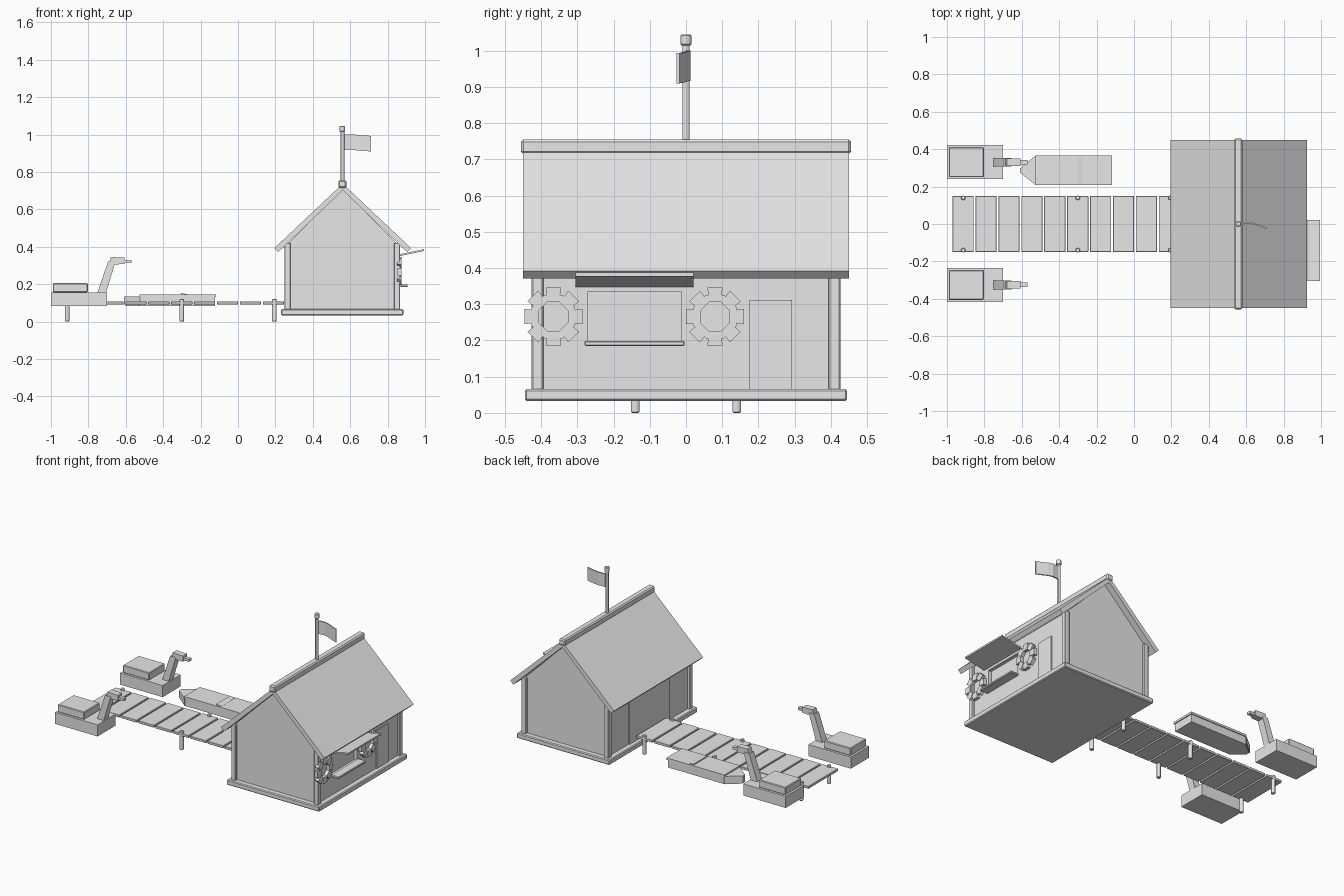
import bpy, bmesh, math
from mathutils import Vector, Matrix

if "Cube" in bpy.data.objects:
    bpy.data.objects.remove(bpy.data.objects["Cube"])

grey = bpy.data.materials.new("plain_grey")
grey.diffuse_color = (0.8, 0.8, 0.8, 1)
grey.use_nodes = True
grey.node_tree.nodes["Principled BSDF"].inputs["Base Color"].default_value = grey.diffuse_color


def finish(name, bm, bevel=0):
    bmesh.ops.recalc_face_normals(bm, faces=bm.faces)
    me = bpy.data.meshes.new(name)
    bm.to_mesh(me)
    bm.free()
    me.materials.append(grey)
    ob = bpy.data.objects.new(name, me)
    bpy.context.collection.objects.link(ob)
    if bevel:
        mod = ob.modifiers.new("edge", "BEVEL")
        mod.width, mod.segments = bevel, 1
    return ob


def add_prism(bm, pts, axis, lo, hi):
    """Extrude a 2D outline along an axis (outline uses the other two axes)."""
    def place(p, h):
        c = list(p)
        c.insert("xyz".index(axis), h)
        return bm.verts.new(c)
    a, b = [place(p, lo) for p in pts], [place(p, hi) for p in pts]
    bm.faces.new(a)
    bm.faces.new(b[::-1])
    for i in range(len(pts)):
        j = (i + 1) % len(pts)
        bm.faces.new((a[i], a[j], b[j], b[i]))


def prism(name, pts, axis, lo, hi, bevel=0):
    bm = bmesh.new()
    add_prism(bm, pts, axis, lo, hi)
    return finish(name, bm, bevel)


def box(name, x, y, z, bevel=0):
    pts = [(x[0], y[0]), (x[1], y[0]), (x[1], y[1]), (x[0], y[1])]
    return prism(name, pts, "z", z[0], z[1], bevel)


def post(name, x, y, z0, z1, r, sides=8):
    pts = [(x + r * math.cos(math.tau * (i + .5) / sides),
            y + r * math.sin(math.tau * (i + .5) / sides)) for i in range(sides)]
    return prism(name, pts, "z", z0, z1, 0.003)


# House: base, gabled body, corner posts
box("house_base", (0.23, 0.885), (-0.445, 0.445), (0.033, 0.066), 0.005)
body = prism("house_body", [(0.265, 0.06), (0.852, 0.06), (0.852, 0.415),
                            (0.56, 0.705), (0.265, 0.415)], "y", -0.41, 0.41)
for x in (0.265, 0.85):
    for y in (-0.41, 0.41):
        box("corner_post", (x - 0.016, x + 0.016), (y - 0.016, y + 0.016),
            (0.06, 0.42), 0.003)

# Roof slopes, ridge cap
for s in (-1, 1):
    prism("roof_slope", [(0.56, 0.737), (0.56 + s * 0.366, 0.392),
                         (0.56 + s * 0.345, 0.371), (0.56, 0.702)], "y", -0.45, 0.45)
box("roof_ridge", (0.536, 0.58), (-0.456, 0.456), (0.714, 0.755), 0.007)

# Flagpole and bent flag
post("flagpole", 0.558, 0, 0.74, 1.02, 0.011)
post("flagpole_cap", 0.558, 0, 1.015, 1.045, 0.016)
bm = bmesh.new()
line = [(0.565, 0.004, 0), (0.61, 0.008, 0), (0.645, 0, -0.002),
        (0.68, -0.012, -0.006), (0.71, -0.022, -0.007)]
rings = []
for x, y, dz in line:
    rings.append([bm.verts.new((x, y + dy, z + dz)) for dy, z in
                  ((-0.004, 0.917), (0.004, 0.917), (0.004, 1.0), (-0.004, 1.0))])
for a, b in zip(rings, rings[1:]):
    for i in range(4):
        j = (i + 1) % 4
        bm.faces.new((a[i], a[j], b[j], b[i]))
bm.faces.new(rings[0])
bm.faces.new(rings[-1])
finish("flag", bm)

# Serving window recess, sill, propped awning, doors
cutter = box("window_cutter", (0.83, 0.9), (-0.27, -0.014), (0.19, 0.335))
cutter.hide_render = True
cutter.hide_viewport = True
cut = body.modifiers.new("window", "BOOLEAN")
cut.operation, cut.object, cut.solver = "DIFFERENCE", cutter, "EXACT"
box("window_sill", (0.85, 0.907), (-0.28, -0.004), (0.185, 0.199), 0.003)
prism("window_awning", [(0.855, 0.348), (0.995, 0.377), (0.995, 0.387),
                        (0.855, 0.358)], "y", -0.305, 0.021)
box("side_door", (0.85, 0.859), (0.176, 0.292), (0.066, 0.311))
box("dock_door", (0.258, 0.267), (-0.2, 0.2), (0.066, 0.4))

# Life rings with rope wraps
for cy in (-0.366, 0.08):
    bm = bmesh.new()
    cz = 0.266
    for k in range(8):
        a = math.tau * k / 8
        def at(r, t):
            return (cy + r * math.cos(a) - t * math.sin(a),
                    cz + r * math.sin(a) + t * math.cos(a))
        h = math.tan(math.pi / 8)
        add_prism(bm, [at(0.04, -0.04 * h), at(0.06, -0.06 * h),
                       at(0.06, 0.06 * h), at(0.04, 0.04 * h)], "x", 0.853, 0.869)
        add_prism(bm, [at(0.04, -0.016), at(0.08, -0.021),
                       at(0.08, 0.021), at(0.04, 0.016)], "x", 0.851, 0.873)
    finish("life_ring", bm)

# Dock planks and piles
for i in range(10):
    x = -0.97 + i * 0.1225
    box("dock_plank", (x, x + 0.113), (-0.15, 0.15), (0.091, 0.107), 0.002)
for x in (-0.913, -0.3, 0.195):
    for y in (-0.14, 0.14):
        post("dock_pile", x, y, 0, 0.12, 0.013)


# Rowing boat: hull, rim, seat back
def boat_plan(d):
    return [(-0.608 + d, 0.275), (-0.608 + d, 0.297), (-0.527, 0.366 - d),
            (-0.118 - d, 0.366 - d), (-0.118 - d, 0.208 + d), (-0.527, 0.208 + d)]


prism("boat_hull", boat_plan(0.006), "z", 0.083, 0.132)
prism("boat_bow", [(-0.61, 0.275), (-0.61, 0.297), (-0.525, 0.366), (-0.525, 0.208)],
      "z", 0.09, 0.135)
box("boat_rim", (-0.527, -0.118), (0.208, 0.366), (0.132, 0.145))
prism("boat_seat", [(-0.305, 0.14), (-0.305, 0.152), (-0.272, 0.146), (-0.272, 0.14)],
      "y", 0.219, 0.356)

# Two barges with cabin block and bent crane arm
for cy in (0.331, -0.326):
    box("barge_hull", (-1.0, -0.7), (cy - 0.091, cy + 0.091), (0.082, 0.156))
    box("barge_cabin", (-0.99, -0.803), (cy - 0.08, cy + 0.08), (0.156, 0.205), 0.004)
    prism("crane_arm", [(-0.753, 0.15), (-0.707, 0.15), (-0.655, 0.32), (-0.695, 0.32)],
          "y", cy - 0.023, cy + 0.023)
    prism("crane_head", [(-0.69, 0.305), (-0.607, 0.307), (-0.607, 0.342), (-0.68, 0.345)],
          "y", cy - 0.02, cy + 0.02)
    box("crane_tip", (-0.61, -0.57), (cy - 0.012, cy + 0.012), (0.312, 0.328))
